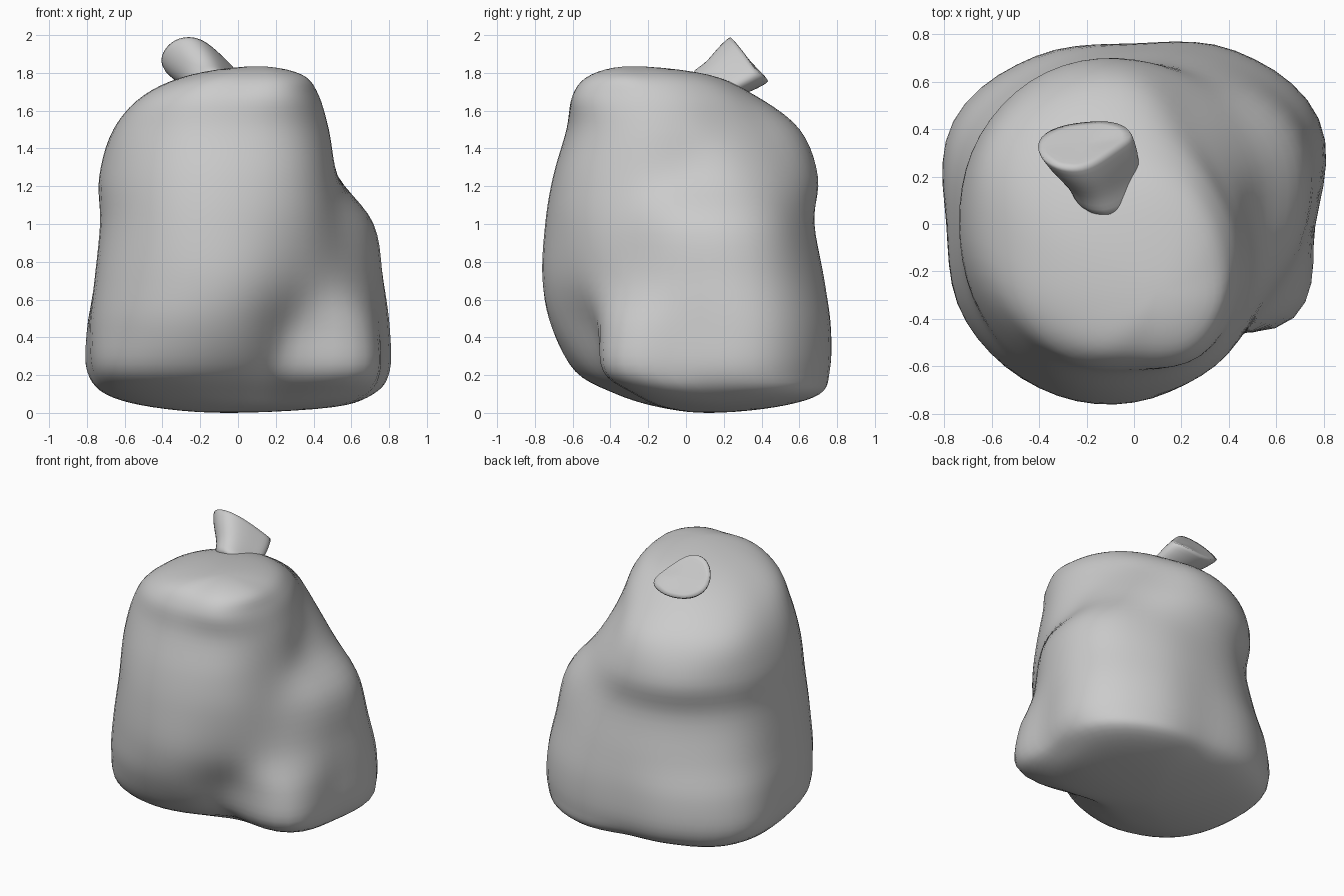
import bpy, bmesh, math
from mathutils import Vector

if "Cube" in bpy.data.objects:
    bpy.data.objects.remove(bpy.data.objects["Cube"])

# Body slices: height, centre of each slice, and radii every 30 degrees from +x
HEIGHTS = [0.03, 0.10, 0.22, 0.45, 0.70, 1.00, 1.25, 1.50, 1.68, 1.79]
CENTRES = [(0, .12), (0, .10), (0, 0), (0, 0), (0, 0), (0, 0), (0, 0), (0, 0), (0, -.10), (.05, -.20)]
RADII = [
    (.50, .47, .40, .32, .33, .42, .45, .40, .30, .25, .28, .40),
    (.70, .77, .69, .57, .61, .71, .70, .66, .54, .42, .40, .66),
    (.76, .89, .84, .75, .81, .87, .78, .79, .67, .53, .47, .77),
    (.76, .89, .84, .76, .81, .86, .79, .82, .78, .68, .56, .76),
    (.74, .84, .79, .73, .75, .79, .76, .80, .80, .75, .66, .67),
    (.70, .77, .71, .68, .70, .73, .73, .76, .78, .74, .69, .63),
    (.53, .58, .62, .69, .74, .75, .735, .74, .74, .70, .67, .58),
    (.46, .43, .47, .59, .64, .68, .66, .68, .67, .63, .62, .54),
    (.42, .40, .42, .46, .50, .51, .50, .53, .53, .50, .53, .47),
    (.28, .28, .30, .32, .32, .31, .30, .31, .33, .30, .33, .32),
]
BOTTOM, TOP = Vector((-.05, .12, 0)), Vector((.10, -.28, 1.835))
SEGS, STEPS = 60, 5


def spline(a, b, c, d, t):
    return 0.5 * (2 * b + (c - a) * t + (2 * a - 5 * b + 4 * c - d) * t * t
                  + (3 * b - a - 3 * c + d) * t ** 3)


def make_object(name, bm):
    bmesh.ops.recalc_face_normals(bm, faces=bm.faces)
    for f in bm.faces:
        f.smooth = True
    me = bpy.data.meshes.new(name)
    bm.to_mesh(me)
    bm.free()
    ob = bpy.data.objects.new(name, me)
    bpy.context.collection.objects.link(ob)
    return ob


def bridge(bm, lower, upper):
    n = len(lower)
    for i in range(n):
        j = (i + 1) % n
        bm.faces.new((lower[i], lower[j], upper[j], upper[i]))


def fan(bm, ring, point):
    tip = bm.verts.new(point)
    for i in range(len(ring)):
        bm.faces.new((ring[i], ring[(i + 1) % len(ring)], tip))


# Lumpy body: slices smoothed around and then along the height
def slice_points(z, centre, radii):
    pts = []
    for s in range(SEGS):
        u = s / SEGS * 12
        k = int(u)
        r = spline(*(radii[(k + o) % 12] for o in (-1, 0, 1, 2)), u - k)
        a = 2 * math.pi * s / SEGS
        pts.append(Vector((centre[0] + r * math.cos(a), centre[1] + r * math.sin(a), z)))
    return pts


def opposite(ring):
    return ring[SEGS // 2:] + ring[:SEGS // 2]


rings = [slice_points(*row) for row in zip(HEIGHTS, CENTRES, RADII)]
rings = ([opposite(rings[0]), [BOTTOM] * SEGS] + rings
         + [[TOP] * SEGS, opposite(rings[-1])])
bm = bmesh.new()
loops = []
for k in range(1, len(rings) - 2):
    for step in range(STEPS):
        if k == 1 and step == 0:
            continue
        loops.append([bm.verts.new(spline(*(rings[k + o][s] for o in (-1, 0, 1, 2)), step / STEPS))
                      for s in range(SEGS)])
for lower, upper in zip(loops, loops[1:]):
    bridge(bm, lower, upper)
fan(bm, loops[0], BOTTOM)
fan(bm, loops[-1], TOP)
make_object("body", bm)

# Stem: flares from the crown to a rounded teardrop end
RIM = [(-.29, .23, 2.00), (-.38, .26, 1.96), (-.43, .33, 1.86), (-.37, .41, 1.775),
       (-.20, .44, 1.74), (-.06, .44, 1.77), (.01, .38, 1.80), (-.05, .34, 1.86),
       (-.12, .29, 1.93), (-.20, .24, 1.99)]
rim = [Vector(p) for p in RIM]
middle = sum(rim, Vector()) / len(rim)
base = Vector((-.08, .10, 1.70))
bm = bmesh.new()
loops = []
for t, size in ((0, .85), (.3, .72), (.7, .95), (1, 1)):
    centre = base.lerp(middle, t)
    loops.append([bm.verts.new(centre + (p - middle) * size) for p in rim])
for lower, upper in zip(loops, loops[1:]):
    bridge(bm, lower, upper)
fan(bm, loops[-1], middle)
fan(bm, loops[0], base)
crease = bm.edges.layers.float.new("crease_edge")
ends = set(loops[-1])
for e in bm.edges:
    if e.verts[0] in ends and e.verts[1] in ends:
        e[crease] = 0.5
stem = make_object("stem", bm)
stem.modifiers.new("smooth", 'SUBSURF').levels = 2
stem.modifiers["smooth"].render_levels = 2
